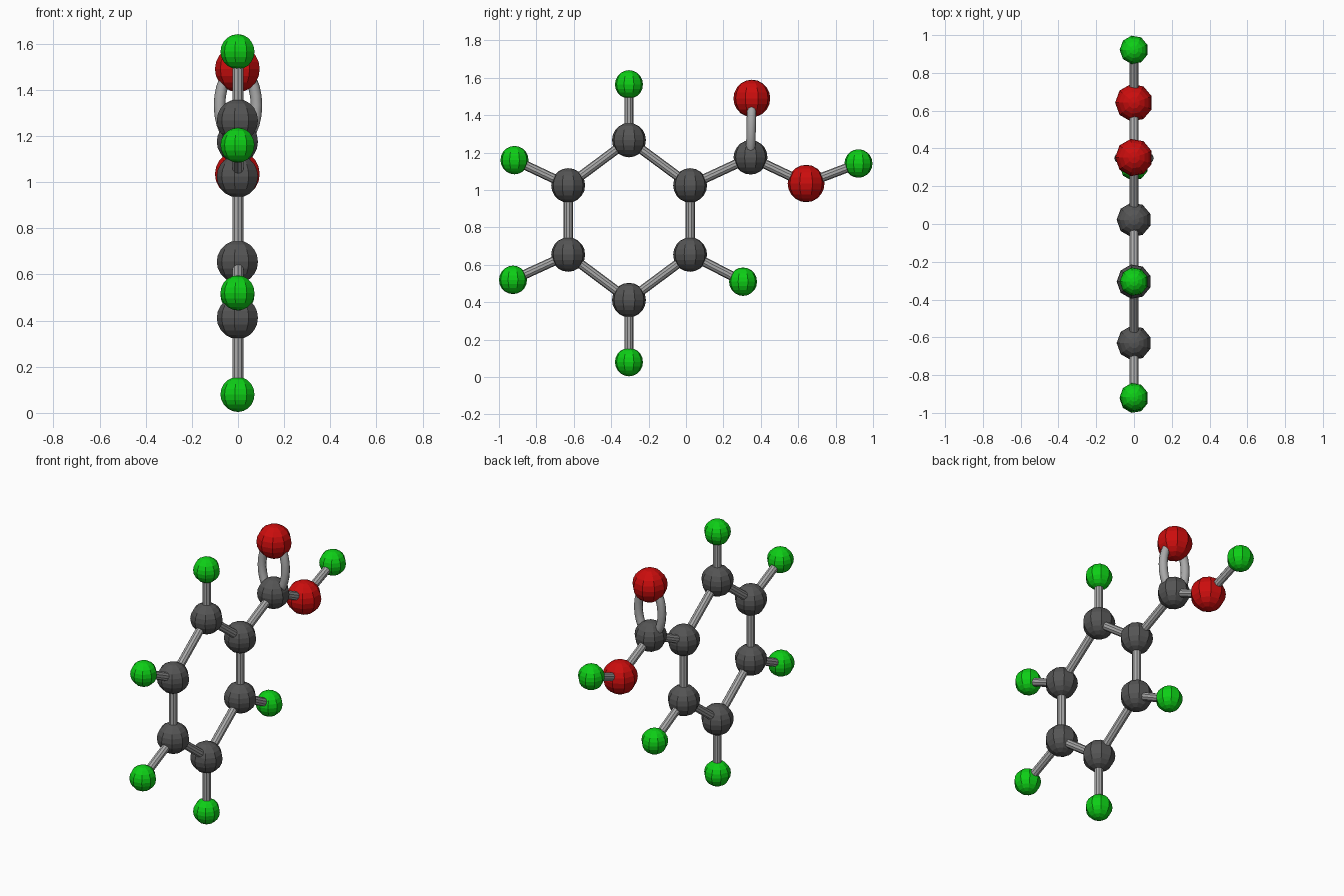
import bpy, math
from mathutils import Vector

if "Cube" in bpy.data.objects:
    bpy.data.objects.remove(bpy.data.objects["Cube"], do_unlink=True)


def material(name, rgb):
    m = bpy.data.materials.new(name)
    m.use_nodes = True
    m.diffuse_color = (*rgb, 1)
    m.node_tree.nodes["Principled BSDF"].inputs["Base Color"].default_value = (*rgb, 1)
    return m


grey = material("dark grey", (0.09, 0.09, 0.09))
red = material("red", (0.6, 0.004, 0.004))
green = material("green", (0.004, 0.62, 0.008))
silver = material("silver", (0.4, 0.4, 0.4))

BOND = 0.025


def finish(name, mat):
    ob = bpy.context.object
    ob.name = name
    ob.data.materials.append(mat)
    return ob


def ball(name, pos, radius, mat):
    bpy.ops.mesh.primitive_uv_sphere_add(segments=9, ring_count=10, radius=radius,
                                         location=(0, *pos), rotation=(0, 0, math.pi / 2))
    return finish(name, mat)


def rod(name, a, b):
    a, b = Vector((0, *a)), Vector((0, *b))
    d = b - a
    bpy.ops.mesh.primitive_cylinder_add(vertices=10, radius=BOND, depth=d.length,
                                        location=(a + b) / 2)
    bpy.context.object.rotation_euler = d.to_track_quat("Z", "Y").to_euler()
    return finish(name, silver)


# Atom centres as (y, z)
ring = [(-0.305, 1.267), (0.022, 1.025), (0.022, 0.655),
        (-0.305, 0.412), (-0.63, 0.655), (-0.63, 1.025)]
arm = (0.345, 1.175)
top_oxygen = (0.352, 1.49)
side_oxygen = (0.642, 1.035)
tip = (0.922, 1.142)
outer = {0: (-0.305, 1.565), 2: (0.305, 0.51), 3: (-0.305, 0.08),
         4: (-0.925, 0.52), 5: (-0.917, 1.16)}

# Carbon ring and side arm
for i, p in enumerate(ring):
    ball(f"ring_carbon_{i + 1}", p, 0.092, grey)
    rod(f"ring_bond_{i + 1}", p, ring[(i + 1) % 6])
ball("arm_carbon", arm, 0.092, grey)
rod("arm_bond", ring[1], arm)

# Hydrogens around the ring
for i, p in outer.items():
    ball(f"hydrogen_{i + 1}", p, 0.076, green)
    rod(f"hydrogen_bond_{i + 1}", ring[i], p)

# Oxygens and the end hydrogen
ball("top_oxygen", top_oxygen, 0.1, red)
ball("side_oxygen", side_oxygen, 0.1, red)
ball("end_hydrogen", tip, 0.076, green)
rod("side_oxygen_bond", arm, side_oxygen)
rod("end_hydrogen_bond", side_oxygen, tip)

# Double bond: two bowed tubes, mirrored across x
for side, label in ((1, "left"), (-1, "right")):
    cu = bpy.data.curves.new(f"double_bond_{label}", "CURVE")
    cu.dimensions = "3D"
    cu.bevel_depth = BOND
    cu.bevel_resolution = 2
    sp = cu.splines.new("POLY")
    steps = 12
    sp.points.add(steps)
    for k, pt in enumerate(sp.points):
        f = (1 - math.cos(math.pi * k / steps)) / 2
        y = arm[0] + (top_oxygen[0] - arm[0]) * f
        z = arm[1] + (top_oxygen[1] - arm[1]) * f
        pt.co = (side * 0.08 * math.sin(math.pi * k / steps), y, z, 1)
    ob = bpy.data.objects.new(f"double_bond_{label}", cu)
    bpy.context.collection.objects.link(ob)
    cu.materials.append(silver)
